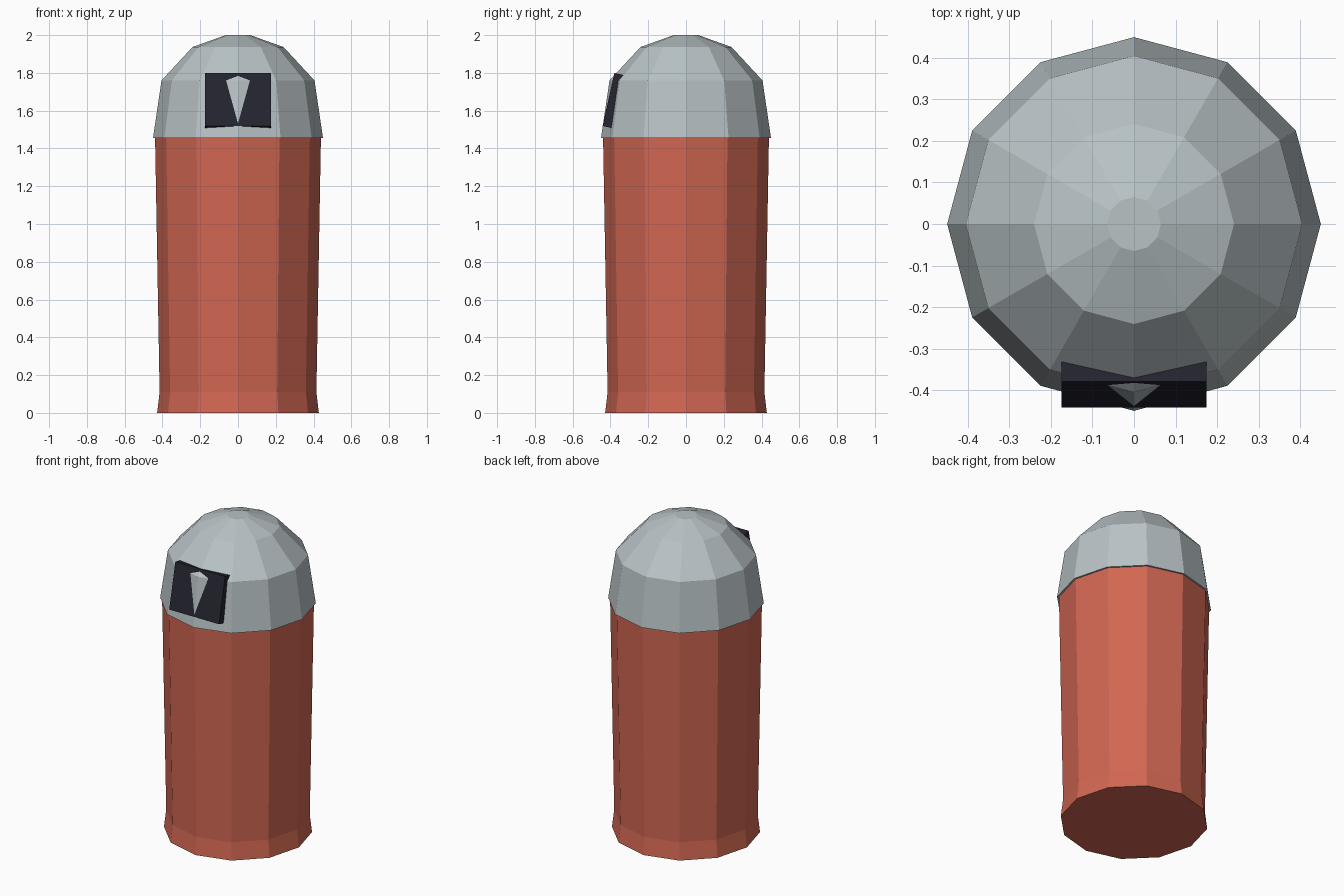
import bpy, bmesh, math
from mathutils import Matrix, Vector

if "Cube" in bpy.data.objects:
    bpy.data.objects.remove(bpy.data.objects["Cube"])

SIDES = 12


def material(name, rgb):
    m = bpy.data.materials.new(name)
    m.diffuse_color = (*rgb, 1)
    m.use_nodes = True
    m.node_tree.nodes["Principled BSDF"].inputs["Base Color"].default_value = m.diffuse_color
    return m


def finish(bm, name, mat):
    bmesh.ops.recalc_face_normals(bm, faces=bm.faces)
    mesh = bpy.data.meshes.new(name)
    bm.to_mesh(mesh)
    bm.free()
    mesh.materials.append(mat)
    obj = bpy.data.objects.new(name, mesh)
    bpy.context.collection.objects.link(obj)
    return obj


def lathe(name, profile, mat):
    """Stack twelve-sided rings (radius, height) and cap both ends."""
    bm = bmesh.new()
    rings = []
    for r, z in profile:
        rings.append([bm.verts.new((r * math.cos(a), r * math.sin(a), z))
                      for a in (math.tau * i / SIDES for i in range(SIDES))])
    for low, high in zip(rings, rings[1:]):
        for i in range(SIDES):
            j = (i + 1) % SIDES
            bm.faces.new((low[i], low[j], high[j], high[i]))
    bm.faces.new(rings[0][::-1])
    bm.faces.new(rings[-1])
    return finish(bm, name, mat)


red = material("brick_red", (0.64, 0.135, 0.085))
grey = material("light_grey", (0.48, 0.54, 0.56))
dark = material("dark_navy", (0.018, 0.018, 0.03))

# Tapered post with a flared foot
lathe("body", [(0.428, 0), (0.415, 0.11), (0.439, 1.455)], red)

# Faceted domed cap
lathe("dome_cap", [(0.45, 1.455), (0.405, 1.76), (0.241, 1.937), (0.065, 2.0)], grey)

# Tilted slab sunk into the cap, so the front ridge breaks through it
width, depth, height = 0.35, 0.07, 0.287
tilt = Matrix.Rotation(math.radians(-12.5), 4, 'X')
front_bottom = Vector((0, -0.4415, 1.519))
bm = bmesh.new()
bmesh.ops.create_cube(bm, size=1)
bmesh.ops.scale(bm, vec=(width, depth, height), verts=bm.verts)
bmesh.ops.translate(bm, vec=(0, depth / 2, height / 2), verts=bm.verts)
bmesh.ops.transform(bm, matrix=Matrix.Translation(front_bottom) @ tilt, verts=bm.verts)
finish(bm, "front_panel", dark)
